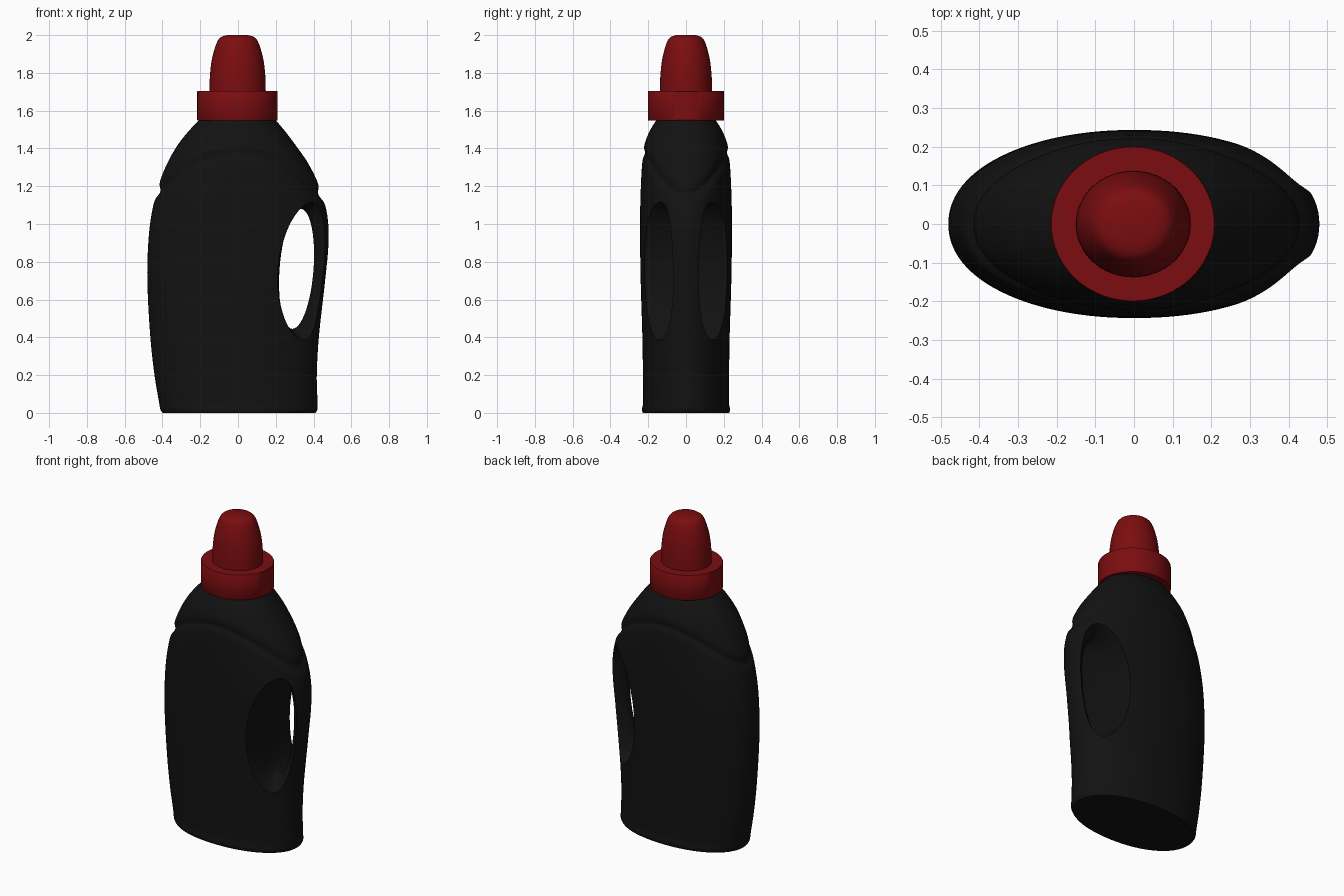
import bpy, bmesh, math

if "Cube" in bpy.data.objects:
    bpy.data.objects.remove(bpy.data.objects["Cube"])


def material(name, rgb):
    m = bpy.data.materials.new(name)
    m.diffuse_color = (*rgb, 1)
    m.use_nodes = True
    m.node_tree.nodes["Principled BSDF"].inputs["Base Color"].default_value = m.diffuse_color
    return m


def loft(name, rings, mat=None):
    """Skin a list of equal-length closed rings and cap both ends."""
    bm = bmesh.new()
    loops = [[bm.verts.new(p) for p in ring] for ring in rings]
    n = len(loops[0])
    for a, b in zip(loops, loops[1:]):
        for i in range(n):
            j = (i + 1) % n
            bm.faces.new((a[i], a[j], b[j], b[i]))
    bm.faces.new(loops[0][::-1])
    bm.faces.new(loops[-1])
    bmesh.ops.recalc_face_normals(bm, faces=bm.faces)
    mesh = bpy.data.meshes.new(name)
    bm.to_mesh(mesh)
    bm.free()
    ob = bpy.data.objects.new(name, mesh)
    bpy.context.collection.objects.link(ob)
    if mat:
        mesh.materials.append(mat)
    return ob


def activate(ob):
    bpy.ops.object.select_all(action='DESELECT')
    ob.select_set(True)
    bpy.context.view_layer.objects.active = ob


def smooth(ob, angle=35):
    activate(ob)
    bpy.ops.object.shade_smooth_by_angle(angle=math.radians(angle))


def sample(rows, t):
    """Smooth interpolation of rows keyed by their first value."""
    k = 0
    while k < len(rows) - 2 and t > rows[k + 1][0]:
        k += 1
    a, b = rows[k], rows[k + 1]
    p, q = rows[max(k - 1, 0)], rows[min(k + 2, len(rows) - 1)]
    h = b[0] - a[0]
    u = (t - a[0]) / h
    out = []
    for i in range(1, len(a)):
        m0 = (b[i] - p[i]) / (b[0] - p[0]) * h
        m1 = (q[i] - a[i]) / (q[0] - a[0]) * h
        out.append((2*u**3 - 3*u*u + 1) * a[i] + (u**3 - 2*u*u + u) * m0
                   + (3*u*u - 2*u**3) * b[i] + (u**3 - u*u) * m1)
    return out


black = material("black_plastic", (0.006, 0.006, 0.006))
red = material("red_plastic", (0.2, 0.004, 0.005))

# Body sections: height, left reach, right reach, half depth
SECTIONS = [
    (0.00, 0.400, 0.410, 0.228), (0.015, 0.410, 0.420, 0.234),
    (0.05, 0.417, 0.421, 0.227), (0.20, 0.442, 0.417, 0.228),
    (0.40, 0.464, 0.428, 0.231), (0.70, 0.480, 0.461, 0.240),
    (0.90, 0.475, 0.479, 0.243), (1.05, 0.458, 0.472, 0.243),
    (1.20, 0.422, 0.430, 0.239), (1.32, 0.375, 0.372, 0.232),
    (1.42, 0.318, 0.303, 0.220), (1.50, 0.254, 0.242, 0.188),
    (1.56, 0.195, 0.190, 0.150),
]
SIDES, ROWS = 112, 150
POWER = 2 / 2.12


def body_ring(z):
    left, right, depth = sample(SECTIONS, z)
    ring = []
    for i in range(SIDES):
        a = 2 * math.pi * i / SIDES
        c, s = math.cos(a), math.sin(a)
        x = math.copysign(abs(c) ** POWER, c) * (right if c > 0 else left)
        y = math.copysign(abs(s) ** POWER, s) * depth
        # arched shoulder groove
        arc = 1.375 - 1.1 * x * x
        f = 1 - 0.045 * math.exp(-((z - arc) / 0.022) ** 2)
        ring.append((x * f, y * f, z))
    return ring


heights = [0, 0.006, 0.015, 0.03] + [0.045 + 1.515 * i / ROWS for i in range(ROWS + 1)]
body = loft("bottle_body", [body_ring(z) for z in heights], black)

# Handle opening, flaring outwards: |y|, left, right, bottom, top
FLARE = [
    (0.00, 0.220, 0.400, 0.445, 1.080), (0.04, 0.219, 0.418, 0.437, 1.085),
    (0.08, 0.217, 0.470, 0.415, 1.097), (0.165, 0.213, 0.600, 0.370, 1.130),
    (0.30, 0.205, 0.760, 0.300, 1.180),
]


def opening_ring(y):
    l, r, b, t = sample(FLARE, abs(y))
    ring = []
    for i in range(72):
        a = 2 * math.pi * i / 72
        z = (b + t) / 2 + (t - b) / 2 * math.sin(a)
        x = (l + r) / 2 + (r - l) / 2 * math.cos(a) + 0.022 * math.sin(a)
        ring.append((x, y, z))
    return ring


cutter = loft("handle_cutter", [opening_ring(-0.3 + 0.6 * i / 40) for i in range(41)])
cutter.hide_render = True
cut = body.modifiers.new("handle_opening", 'BOOLEAN')
cut.operation = 'DIFFERENCE'
cut.solver = 'EXACT'
cut.object = cutter
activate(body)
bpy.ops.object.modifier_apply(modifier=cut.name)
bpy.data.objects.remove(cutter)
smooth(body, 40)


# Cap parts, turned from (radius, height) profiles and slightly oval
def turned(name, profile, sx, cx):
    rings = [[(cx + r * sx * math.cos(2 * math.pi * i / 64),
               r * math.sin(2 * math.pi * i / 64), z) for i in range(64)]
             for r, z in profile]
    ob = loft(name, rings, red)
    smooth(ob)
    return ob


turned("cap_collar", [(0.199, 1.547), (0.201, 1.55), (0.201, 1.702), (0.199, 1.705)],
       1.06, -0.003)

SPOUT = [(1.70, 0.138), (1.78, 0.136), (1.86, 0.128), (1.92, 0.115),
         (1.96, 0.102), (1.982, 0.090), (1.994, 0.074), (2.0, 0.052)]
turned("cap_spout",
       [(sample(SPOUT, 1.70 + 0.3 * i / 40)[0], 1.70 + 0.3 * i / 40) for i in range(41)],
       1.08, -0.002)
